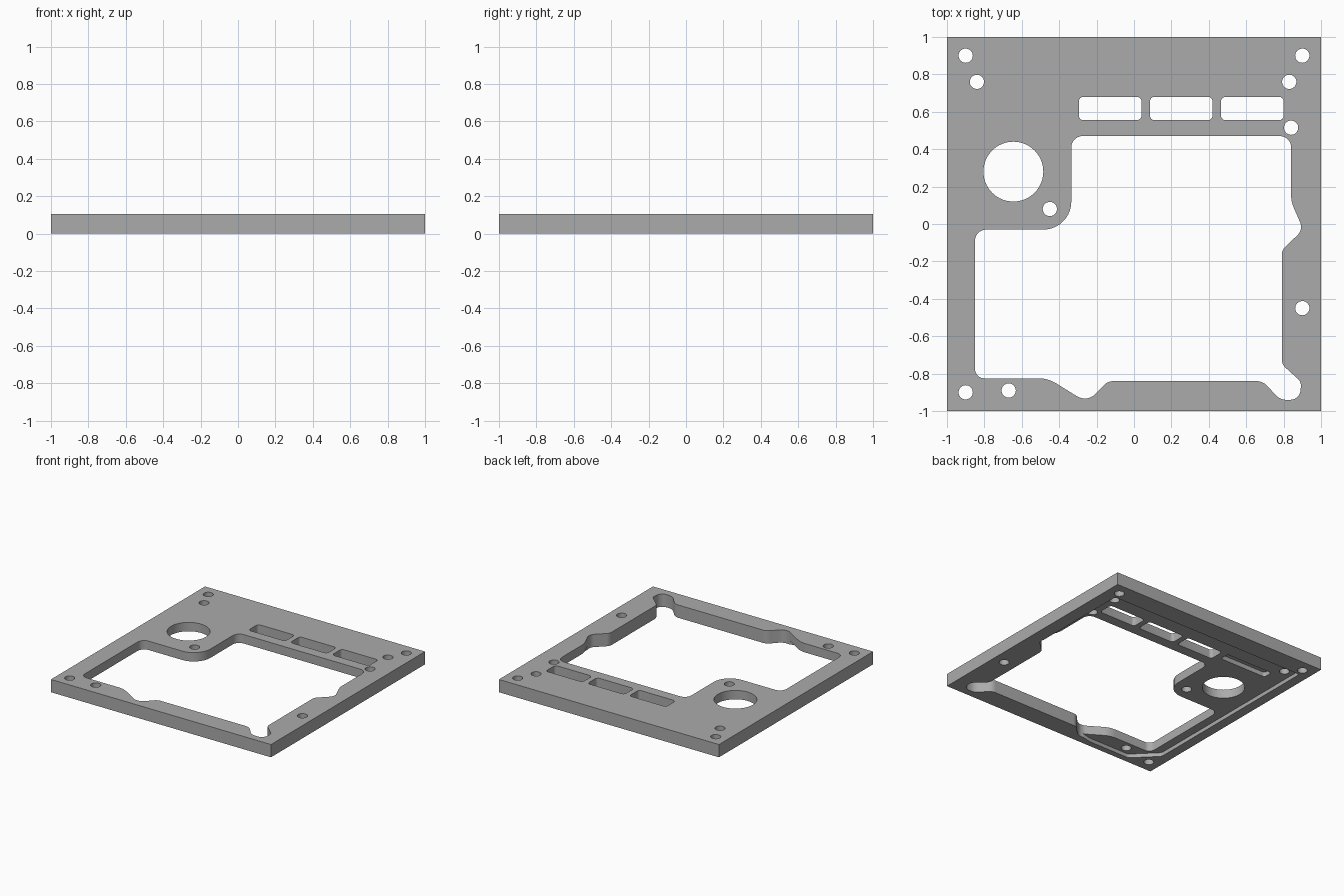
import bpy, bmesh, math
from mathutils import Vector

if "Cube" in bpy.data.objects:
    bpy.data.objects.remove(bpy.data.objects["Cube"], do_unlink=True)

THICK = 0.105
RECESS = 0.032

grey = bpy.data.materials.new("satin_grey")
grey.use_nodes = True
grey.diffuse_color = (0.41, 0.41, 0.41, 1)
grey.node_tree.nodes["Principled BSDF"].inputs["Base Color"].default_value = (0.41, 0.41, 0.41, 1)


def fillet(corners, steps=10):
    """Round each (x, y, radius) corner of a closed polygon."""
    pts = []
    for i, (x, y, r) in enumerate(corners):
        p = Vector((x, y))
        if r == 0:
            pts.append(p)
            continue
        a = (Vector(corners[i - 1][:2]) - p).normalized()
        b = (Vector(corners[(i + 1) % len(corners)][:2]) - p).normalized()
        half = a.angle(b) / 2
        centre = p + (a + b).normalized() * (r / math.sin(half))
        start = p + a * (r / math.tan(half)) - centre
        end = p + b * (r / math.tan(half)) - centre
        sweep = math.atan2(start.x * end.y - start.y * end.x, start.dot(end))
        for k in range(steps + 1):
            t = sweep * k / steps
            c, s = math.cos(t), math.sin(t)
            pts.append(centre + Vector((c * start.x - s * start.y, s * start.x + c * start.y)))
    return pts


def circle(x, y, r, n=40):
    return [Vector((x + r * math.cos(math.tau * k / n), y + r * math.sin(math.tau * k / n)))
            for k in range(n)]


def rect(x0, y0, x1, y1, r=0):
    return fillet([(x0, y0, r), (x1, y0, r), (x1, y1, r), (x0, y1, r)], 6)


def prism(name, outlines, z0, z1):
    """Extrude one or more separate outlines into one object."""
    bm = bmesh.new()
    for pts in outlines:
        face = bm.faces.new([bm.verts.new((p.x, p.y, z0)) for p in pts])
        top = bmesh.ops.extrude_face_region(bm, geom=[face])["geom"]
        for v in top:
            if isinstance(v, bmesh.types.BMVert):
                v.co.z = z1
    bmesh.ops.recalc_face_normals(bm, faces=bm.faces)
    mesh = bpy.data.meshes.new(name)
    bm.to_mesh(mesh)
    bm.free()
    mesh.materials.append(grey)
    obj = bpy.data.objects.new(name, mesh)
    bpy.context.collection.objects.link(obj)
    return obj


def cut(target, cutter):
    cutter.hide_render = True
    mod = target.modifiers.new("cut", 'BOOLEAN')
    mod.operation = 'DIFFERENCE'
    mod.solver = 'EXACT'
    mod.object = cutter
    bpy.ops.object.select_all(action='DESELECT')
    target.select_set(True)
    bpy.context.view_layer.objects.active = target
    bpy.ops.object.modifier_apply(modifier=mod.name)
    bpy.data.objects.remove(cutter, do_unlink=True)


# Square plate
plate = prism("face_plate", [rect(-1, -1, 1, 1)], 0, THICK)

# Shallow recess under the plate, running out into the large opening
recess = [(-0.92, 0.84, 0.02), (0.89, 0.84, 0.02), (0.89, -0.025, 0), (0.7, -0.03, 0),
          (0.7, -0.7, 0), (-0.28, -0.7, 0), (-0.28, -0.93, 0), (-0.36, -0.95, 0),
          (-0.74, -0.95, 0.05), (-0.92, -0.77, 0.05)]
cut(plate, prism("recess_cutter", [fillet(recess)], -0.1, RECESS))

# Blind slot in the recess floor
cut(plate, prism("blind_slot_cutter", [rect(-0.78, 0.6, -0.35, 0.68, 0.02)], -0.1, 0.07))

# Large irregular opening with relief bulges
opening = [(-0.85, -0.03, 0.06), (-0.335, -0.03, 0.15), (-0.335, 0.47, 0.06),
           (0.84, 0.47, 0.06), (0.84, 0.12, 0.16), (0.905, -0.03, 0.06),
           (0.79, -0.14, 0.06), (0.79, -0.75, 0.06), (0.895, -0.845, 0.05),
           (0.885, -0.94, 0.055), (0.78, -0.94, 0.08), (0.69, -0.84, 0.08),
           (-0.14, -0.84, 0.07), (-0.25, -0.955, 0.08), (-0.46, -0.825, 0.18),
           (-0.85, -0.825, 0.05)]

# Screw holes, round port and the row of three slots
screws = [(-0.9, 0.9), (0.9, 0.9), (-0.84, 0.76), (0.83, 0.76), (0.84, 0.515),
          (-0.45, 0.08), (0.9, -0.45), (-0.9, -0.9), (-0.67, -0.89)]
through = [fillet(opening), circle(-0.645, 0.28, 0.16, 64)]
through += [circle(x, y, 0.038) for x, y in screws]
through += [rect(x, 0.555, x + 0.335, 0.68, 0.025) for x in (-0.295, 0.085, 0.465)]
cut(plate, prism("through_cutter", through, -0.1, 0.3))

bpy.ops.object.shade_smooth_by_angle(angle=math.radians(30))
